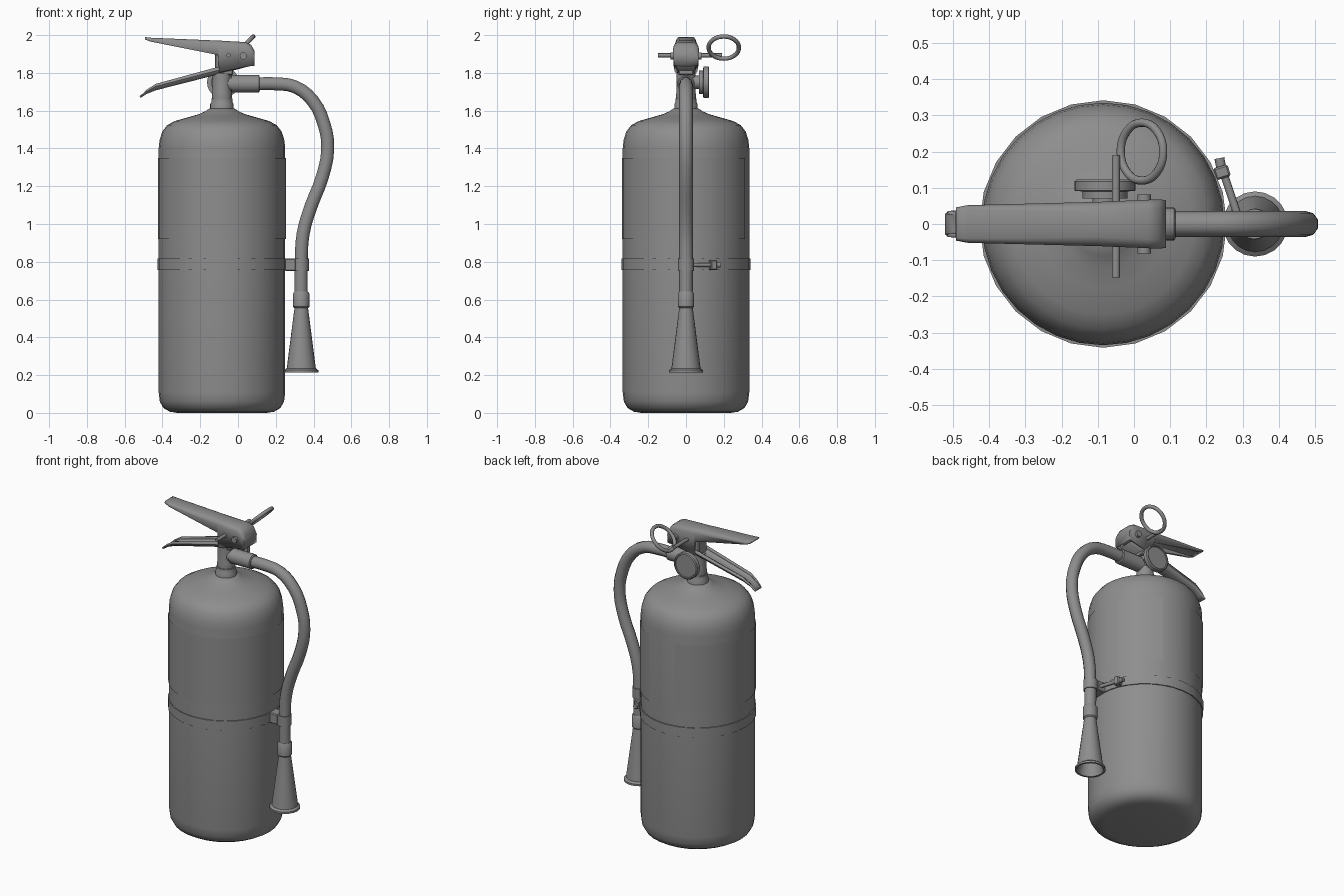
import bpy, bmesh, math
from mathutils import Vector

cube = bpy.data.objects.get("Cube")
if cube:
    bpy.data.objects.remove(cube, do_unlink=True)

grey = bpy.data.materials.new("plain grey")
grey.use_nodes = True
COLOUR = (0.27, 0.27, 0.27, 1)
grey.diffuse_color = COLOUR
grey.node_tree.nodes["Principled BSDF"].inputs["Base Color"].default_value = COLOUR
AXIS = -0.085  # x of the tank axis


def finish(name, bm, angle=40):
    """Turn a bmesh into a smooth-by-angle object."""
    mesh = bpy.data.meshes.new(name)
    bmesh.ops.recalc_face_normals(bm, faces=bm.faces)
    bm.to_mesh(mesh)
    bm.free()
    mesh.materials.append(grey)
    obj = bpy.data.objects.new(name, mesh)
    bpy.context.collection.objects.link(obj)
    bpy.ops.object.select_all(action='DESELECT')
    obj.select_set(True)
    bpy.context.view_layer.objects.active = obj
    bpy.ops.object.shade_smooth_by_angle(angle=math.radians(angle))
    return obj


def lathe(name, profile, start, direction=(0, 0, 1), sides=20, first=0, last=None, caps=True):
    """Sweep (radius, distance) pairs round an axis; first/last give a partial turn."""
    bm = bmesh.new()
    turn = Vector((0, 0, 1)).rotation_difference(Vector(direction))
    full = last is None
    steps = range(sides) if full else range(first, last + 1)
    rings = []
    for r, d in profile:
        ring = []
        for i in steps:
            a = math.tau * i / sides
            ring.append(bm.verts.new(Vector(start) + turn @ Vector((r * math.cos(a), r * math.sin(a), d))))
        rings.append(ring)
    n = len(rings[0])
    for a, b in zip(rings, rings[1:]):
        for i in range(n if full else n - 1):
            j = (i + 1) % n
            bm.faces.new((a[i], a[j], b[j], b[i]))
    if full and caps:
        bm.faces.new(rings[0])
        bm.faces.new(rings[-1])
    return finish(name, bm)


def rod(name, p0, p1, r, sides=16):
    d = Vector(p1) - Vector(p0)
    return lathe(name, [(r, 0), (r, d.length)], p0, d, sides)


def box(name, centre, size, turn=0, bevel=0.005):
    bm = bmesh.new()
    bmesh.ops.create_cube(bm, size=1)
    bmesh.ops.scale(bm, vec=size, verts=bm.verts)
    bmesh.ops.bevel(bm, geom=bm.edges[:], offset=bevel, segments=1, affect='EDGES')
    obj = finish(name, bm, 30)
    obj.location = centre
    obj.rotation_euler.z = turn
    return obj


def channel(name, sections, chamfer, close_end):
    """Folded sheet lever: each section is x, ridge z, rim z, half width."""
    bm = bmesh.new()
    rows = []
    for x, ridge, rim, w in sections:
        c = min(chamfer, abs(ridge - rim) * 0.6)
        s = math.copysign(c, rim - ridge)
        half = [(w * 0.96, rim), (w, ridge + s), (w - c * 0.35, ridge + s * 0.35), (w - c, ridge)]
        pts = half + [(-y, z) for y, z in reversed(half)]
        rows.append([bm.verts.new((x, y, z)) for y, z in pts])
    for a, b in zip(rows, rows[1:]):
        for i in range(len(a) - 1):
            bm.faces.new((a[i], a[i + 1], b[i + 1], b[i]))
    if close_end:
        bm.faces.new(rows[-1])
    obj = finish(name, bm, 35)
    mod = obj.modifiers.new("sheet", 'SOLIDIFY')
    mod.thickness = 0.012
    # Keep the sheet thickness on the inner side of the fold
    ridge_up = sections[0][1] > sections[0][2]
    top = max(obj.data.polygons, key=lambda p: p.area * abs(p.normal.z))
    mod.offset = -1 if (top.normal.z > 0) == ridge_up else 1
    return obj


def tube(name, points, r, resolution=4, cyclic=False):
    curve = bpy.data.curves.new(name, 'CURVE')
    curve.dimensions = '3D'
    curve.bevel_depth = r
    curve.bevel_resolution = 3
    curve.resolution_u = resolution
    curve.use_fill_caps = True
    spline = curve.splines.new('BEZIER')
    spline.bezier_points.add(len(points) - 1)
    for bp, p in zip(spline.bezier_points, points):
        bp.co = p
        bp.handle_left_type = bp.handle_right_type = 'AUTO'
    spline.use_cyclic_u = cyclic
    curve.materials.append(grey)
    obj = bpy.data.objects.new(name, curve)
    bpy.context.collection.objects.link(obj)
    return obj


# Tank with rounded base and domed shoulder
base = (AXIS, 0, 0)
lathe("tank", [(0.235, 0), (0.275, 0.006), (0.31, 0.026), (0.329, 0.06), (0.335, 0.11),
               (0.335, 1.40), (0.33, 1.445), (0.316, 1.49), (0.29, 1.523), (0.25, 1.545),
               (0.18, 1.565), (0.12, 1.582), (0.088, 1.597), (0.065, 1.612)], base, sides=32)
lathe("label", [(0.339, 0.92), (0.339, 1.35)], base, sides=32, first=9, last=38)
lathe("strap", [(0.334, 0.757), (0.342, 0.757), (0.342, 0.818), (0.334, 0.818)],
      base, sides=24, caps=False)

# Valve on top of the tank
lathe("neck_ring", [(0.062, 1.59), (0.062, 1.635), (0.056, 1.645), (0.056, 1.665)], base, sides=24)
lathe("valve_body", [(0.048, 1.64), (0.054, 1.68), (0.05, 1.70), (0.05, 1.80)], base, sides=24)
box("valve_block", (AXIS + 0.012, 0, 1.85), (0.095, 0.08, 0.12))

# Pressure gauge on the back of the valve
gauge = (AXIS + 0.005, 0, 1.75)
lathe("gauge", [(0.035, 0), (0.035, 0.07), (0.062, 0.07), (0.062, 0.09), (0.084, 0.092),
                (0.084, 0.118), (0.078, 0.123), (0.072, 0.123), (0.07, 0.117)],
      gauge, (0, 1, 0), 24)

# Squeeze lever and carrying handle
channel("top_lever", [(-0.492, 1.99, 1.976, 0.046), (-0.46, 1.986, 1.965, 0.052),
                      (-0.105, 1.971, 1.894, 0.061), (-0.1, 1.971, 1.802, 0.061),
                      (0.04, 1.963, 1.832, 0.067), (0.07, 1.948, 1.836, 0.068),
                      (0.088, 1.915, 1.838, 0.066)], 0.025, True)
channel("carry_handle", [(-0.515, 1.668, 1.676, 0.036), (-0.485, 1.688, 1.71, 0.038),
                         (-0.435, 1.708, 1.742, 0.044), (-0.12, 1.788, 1.828, 0.052),
                         (0.06, 1.835, 1.86, 0.054)], 0.022, False)
rod("pivot_bolt", (0.028, -0.082, 1.89), (0.028, 0.082, 1.89), 0.019)

# Safety pin and its tilted pull ring
rod("safety_pin", (-0.05, -0.148, 1.893), (-0.05, 0.19, 1.893), 0.011, 12)
ring = []
for i in range(8):
    a = math.tau * i / 8
    k = 0.083 * math.cos(a) * math.sqrt(0.5)
    ring.append((0.022 + k, 0.2 + 0.08 * math.sin(a), 1.934 + k))
tube("pull_ring", ring, 0.0115, 4, True)

# Hose with its fitting
lathe("hose_fitting", [(0.04, 0), (0.04, 0.05), (0.046, 0.05), (0.046, 0.195), (0.04, 0.2)],
      (AXIS, 0, 1.742), (1, 0, 0), 20)
tube("hose", [(0.1, 0, 1.742), (0.2, 0, 1.742), (0.3, 0, 1.727), (0.395, 0, 1.653),
              (0.455, 0, 1.53), (0.475, 0, 1.40), (0.445, 0, 1.245), (0.385, 0, 1.09),
              (0.345, 0, 0.95), (0.335, 0, 0.81), (0.335, 0, 0.58)], 0.036, 3)

# Discharge horn, hollow from below
lathe("horn", [(0.03, 0.55), (0.062, 0.26), (0.078, 0.214), (0.09, 0.214), (0.09, 0.226),
               (0.077, 0.236), (0.036, 0.555), (0.043, 0.562), (0.043, 0.632), (0.036, 0.642)],
      (0.335, 0, 0), sides=20)

# Hose clip on the strap
lathe("hose_clip", [(0.036, 0.752), (0.042, 0.752), (0.042, 0.818), (0.036, 0.818)],
      (0.333, 0, 0), sides=16, caps=False)
box("clip_bracket", (0.277, 0, 0.785), (0.06, 0.07, 0.066))
rod("clip_rod", (0.288, 0.02, 0.783), (0.243, 0.155, 0.783), 0.011, 12)
box("strap_buckle", (0.243, 0.143, 0.783), (0.042, 0.034, 0.054), 0.3)
rod("buckle_screw", (0.243, 0.145, 0.783), (0.236, 0.182, 0.783), 0.014, 12)
